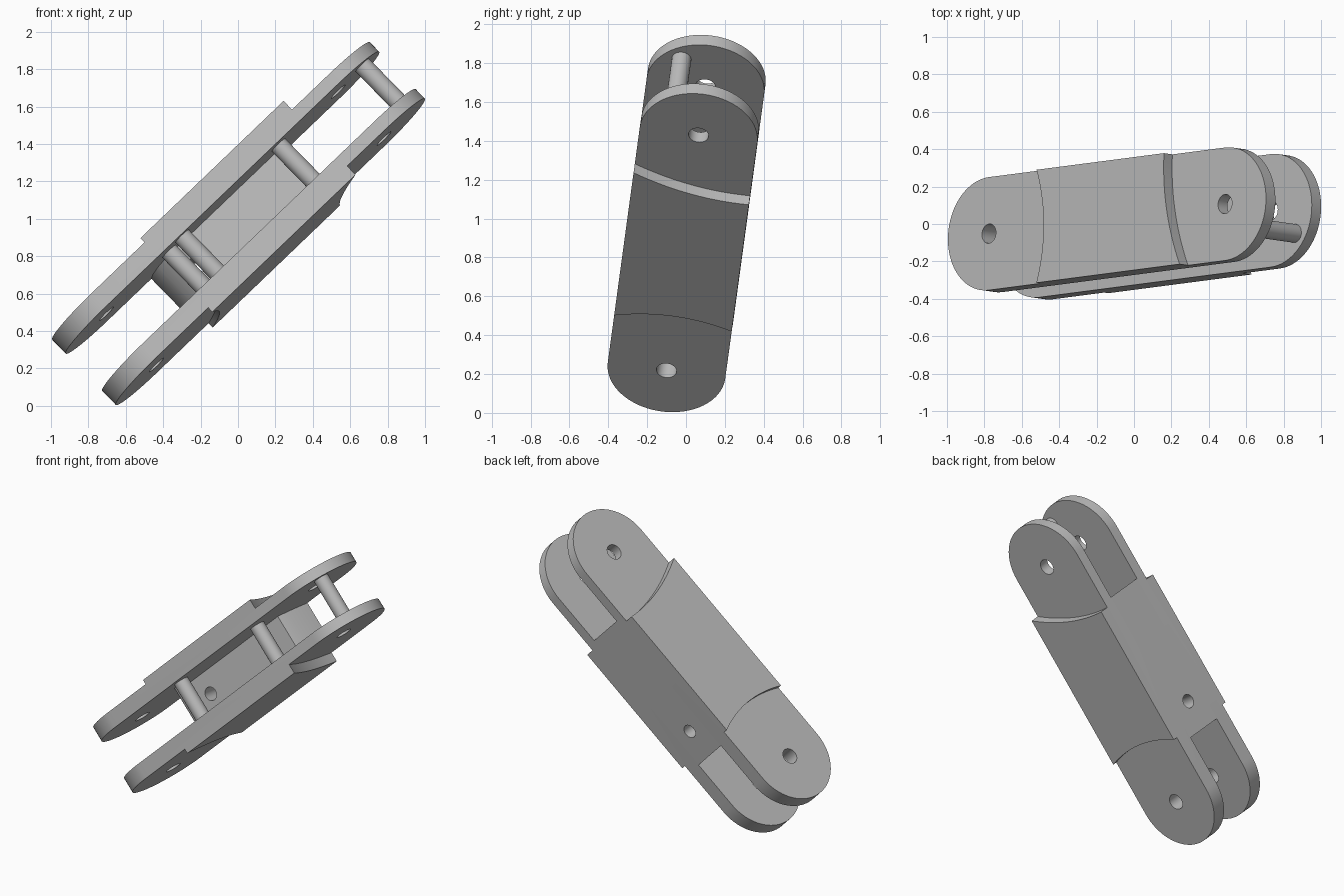
import bpy, bmesh, math
from mathutils import Vector, Matrix

cube = bpy.data.objects.get("Cube")
if cube:
    bpy.data.objects.remove(cube)

# one grey metal
metal = bpy.data.materials.new("grey metal")
metal.use_nodes = True
metal.diffuse_color = (0.5, 0.5, 0.5, 1)
metal.node_tree.nodes["Principled BSDF"].inputs["Base Color"].default_value = (0.5, 0.5, 0.5, 1)

# link frame: local x along the link, local y across, local z out of the plates
along = Vector((0.719, 0.0937, 0.689)).normalized()
out = Vector((-0.693, 0.1, 0.7115))
out = (out - along * out.dot(along)).normalized()
across = out.cross(along)
FRAME = Matrix.Translation((0, 0.003, 0.9725)) @ Matrix((along, across, out)).transposed().to_4x4()

R = 0.305                      # half width of the link
LOW, HIGH = -0.842, 0.882      # end hole centres along the link
INNER, BODY = 0.14, 0.277      # inner face and body face of a plate


def prism(name, outline, z0, z1):
    """Extrude an outline given in the link's plane."""
    bm = bmesh.new()
    face = bm.faces.new([bm.verts.new((x, y, z0)) for x, y in outline])
    new = bmesh.ops.extrude_face_region(bm, geom=[face])["geom"]
    bmesh.ops.translate(bm, vec=(0, 0, z1 - z0),
                        verts=[g for g in new if isinstance(g, bmesh.types.BMVert)])
    bmesh.ops.recalc_face_normals(bm, faces=bm.faces)
    mesh = bpy.data.meshes.new(name)
    bm.to_mesh(mesh)
    bm.free()
    mesh.materials.append(metal)
    obj = bpy.data.objects.new(name, mesh)
    bpy.context.collection.objects.link(obj)
    obj.matrix_world = FRAME
    return obj


def arc(cx, cy, r, start, end, n=40):
    angles = [math.radians(start + (end - start) * i / n) for i in range(n + 1)]
    return [(cx + r * math.cos(a), cy + r * math.sin(a)) for a in angles]


def disc(name, x, y, r, z0, z1):
    return prism(name, arc(x, y, r, 0, 360, 40)[:-1], z0, z1)


def step_line(front, middle, back, n=24):
    """Bowed line across the link through three positions."""
    bow = 2 * middle - (front + back) / 2
    pts = []
    for i in range(n + 1):
        t = i / n
        x = (1 - t) ** 2 * front + 2 * t * (1 - t) * bow + t * t * back
        pts.append((x, (2 * t - 1) * (R + 0.001)))
    return pts


def cut(obj, cutters):
    for c in cutters:
        c.hide_render = True
        mod = obj.modifiers.new("cut", 'BOOLEAN')
        mod.operation, mod.solver, mod.object = 'DIFFERENCE', 'EXACT', c
    bake(obj)
    for c in cutters:
        bpy.data.objects.remove(c)


def bake(obj):
    bpy.context.view_layer.update()
    graph = bpy.context.evaluated_depsgraph_get()
    mesh = bpy.data.meshes.new_from_object(obj.evaluated_get(graph))
    obj.modifiers.clear()
    obj.data = mesh


def smooth(obj):
    bpy.ops.object.select_all(action='DESELECT')
    obj.select_set(True)
    bpy.context.view_layer.objects.active = obj
    bpy.ops.object.shade_smooth_by_angle(angle=math.radians(30))


# side plates: round ended, stepped down at both ends, holed
stadium = arc(HIGH, 0, R, -90, 90) + arc(LOW, 0, R, 90, 270)
plate = prism("upper_side_plate", stadium, INNER, BODY)
low_step = step_line(-0.458, -0.405, -0.458)
high_step = step_line(0.608, 0.51, 0.49)
cut(plate, [
    prism("low_cut", [(-2, -1), (-0.458, -1)] + low_step + [(-0.458, 1), (-2, 1)], 0.245, 0.5),
    prism("high_cut", [(2, -1), (0.608, -1)] + high_step + [(0.49, 1), (2, 1)], 0.212, 0.5),
    disc("low_hole", LOW, 0, 0.052, 0, 0.5),
    disc("high_hole", HIGH, 0, 0.052, 0, 0.5)])
lower = prism("lower_side_plate", stadium, INNER, BODY)
lower.data = plate.data.copy()
bm = bmesh.new()
bm.from_mesh(lower.data)
bmesh.ops.scale(bm, vec=(1, 1, -1), verts=bm.verts)
bmesh.ops.reverse_faces(bm, faces=bm.faces)
bm.to_mesh(lower.data)
bm.free()

# back web joining the plates, with a cross hole
web = prism("back_web", [(-0.51, R), (-0.5, 0.2), (-0.46, 0.1), (-0.4, 0.04),
                         (0.47, 0.04), (0.5, 0.12), (0.53, R)], -INNER, INNER)
drill = disc("web_hole", 0, 0, 0.045, -0.5, 0.5)
drill.matrix_world = FRAME @ Matrix.Translation((-0.31, 0.2, 0)) @ Matrix.Rotation(math.pi / 2, 4, 'X')
cut(web, [drill])

# cross pins between the plates
pins = [disc(name, x, y, 0.05, -INNER, INNER) for name, x, y in (
    ("low_pin", -0.28, -0.2), ("low_rear_pin", -0.376, -0.09),
    ("middle_pin", 0.437, -0.155), ("high_pin", 1.06, -0.14))]

for part in [plate, lower, web] + pins:
    smooth(part)
